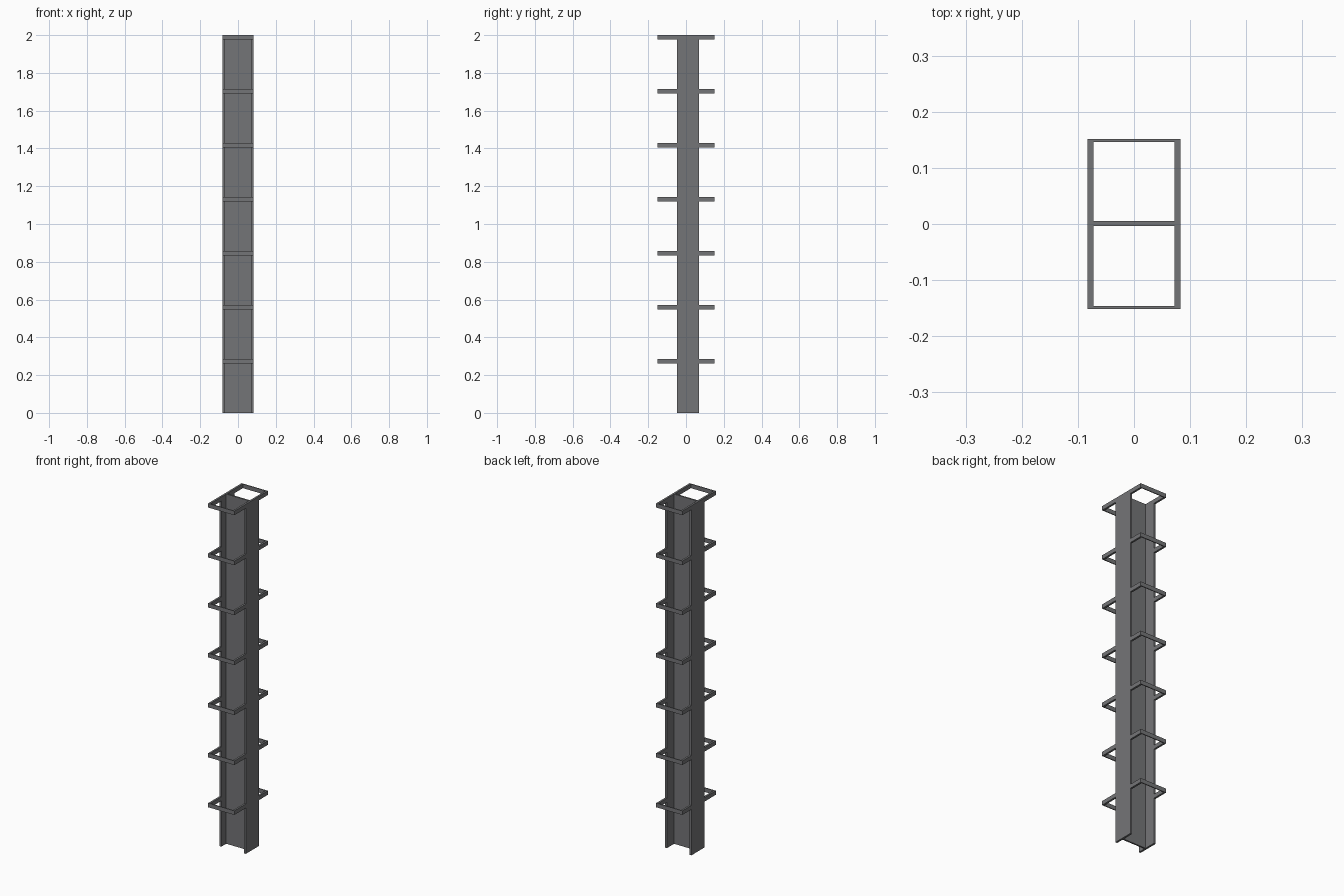
import bpy

if "Cube" in bpy.data.objects:
    bpy.data.objects.remove(bpy.data.objects["Cube"])

HALF_W = 0.083      # half width of the column
FLANGE_T = 0.011    # flange and bracket arm thickness
Y0, Y1 = -0.047, 0.070
REACH = 0.1515      # how far brackets extend in y
BAR_H, BAR_T = 0.0235, 0.005
COUNT, HEIGHT = 7, 2.0

steel = bpy.data.materials.new("dark_steel")
steel.diffuse_color = (0.175, 0.178, 0.185, 1)
steel.use_nodes = True
steel.node_tree.nodes["Principled BSDF"].inputs["Base Color"].default_value = steel.diffuse_color


def prism(name, outline, z0, z1):
    """Extrude a counter-clockwise xy outline between two heights."""
    n = len(outline)
    verts = [(x, y, z) for z in (z0, z1) for x, y in outline]
    faces = [tuple(reversed(range(n))), tuple(range(n, 2 * n))]
    faces += [(i, (i + 1) % n, n + (i + 1) % n, n + i) for i in range(n)]
    mesh = bpy.data.meshes.new(name)
    mesh.from_pydata(verts, [], faces)
    mesh.materials.append(steel)
    ob = bpy.data.objects.new(name, mesh)
    bpy.context.collection.objects.link(ob)


def bracket(name, base, side, top):
    """U-shaped bar from the flange edge outwards; side is +1 back, -1 front."""
    end, inner = side * REACH, side * (REACH - BAR_T)
    u = [(-HALF_W, base), (-xi, base), (-xi, inner), (xi, inner),
         (xi, base), (HALF_W, base), (HALF_W, end), (-HALF_W, end)]
    prism(name, u[::side], top - BAR_H, top)


# H-section column: right half of the profile and its mirror
xi, w0, w1 = HALF_W - FLANGE_T, -0.004, 0.005
right = [(xi, w0), (xi, Y0), (HALF_W, Y0), (HALF_W, Y1), (xi, Y1), (xi, w1)]
left = [(-x, y) for x, y in reversed(right)]
prism("column", right + left, 0, HEIGHT)

# Brackets on front and back, evenly spaced up the column
for i in range(1, COUNT + 1):
    top = HEIGHT * i / COUNT
    bracket(f"back_bracket_{i}", Y1, 1, top)
    bracket(f"front_bracket_{i}", Y0, -1, top)
